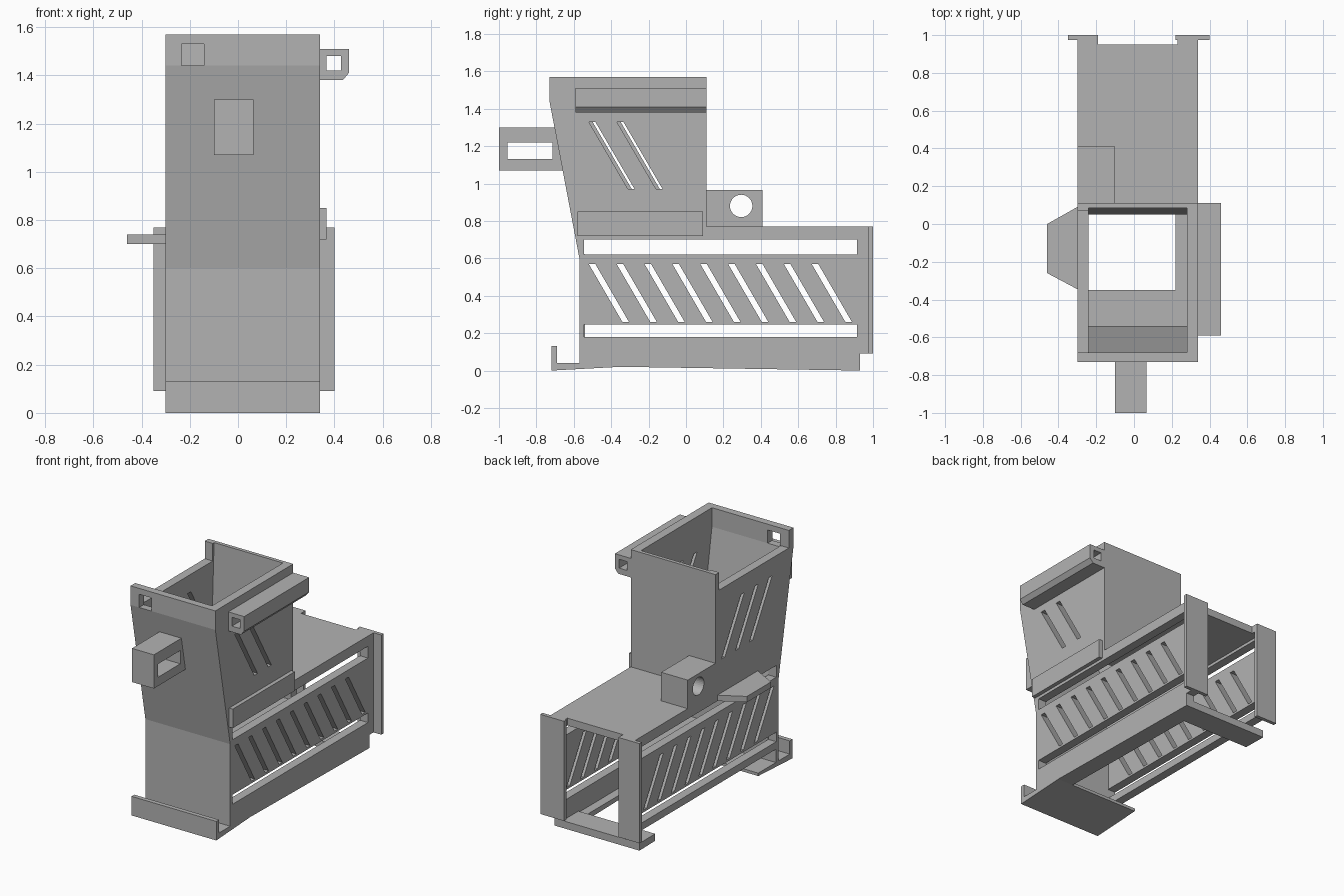
import bpy, bmesh, math
from mathutils import Vector

cube = bpy.data.objects.get("Cube")
if cube:
    bpy.data.objects.remove(cube, do_unlink=True)

grey = bpy.data.materials.new("plain grey")
grey.use_nodes = True
colour = (0.45, 0.45, 0.45, 1)
grey.diffuse_color = colour
grey.node_tree.nodes["Principled BSDF"].inputs["Base Color"].default_value = colour

LEFT, RIGHT = 0.34, -0.30      # outer faces of the side walls
WALL = 0.06


def prism(bm, axis, pts, a, b):
    """Extrude a 2D profile along an axis from a to b."""
    def place(p, d):
        if axis == "x":
            return Vector((d, p[0], p[1]))
        if axis == "y":
            return Vector((p[0], d, p[1]))
        return Vector((p[0], p[1], d))
    rings = [[bm.verts.new(place(p, d)) for p in pts] for d in (a, b)]
    bm.faces.new(rings[0])
    bm.faces.new(rings[1][::-1])
    for i in range(len(pts)):
        j = (i + 1) % len(pts)
        bm.faces.new((rings[0][i], rings[1][i], rings[1][j], rings[0][j]))


def rect(u0, u1, v0, v1):
    return [(u0, v0), (u1, v0), (u1, v1), (u0, v1)]


def make(name, axis, profiles, a, b):
    bm = bmesh.new()
    for pts in profiles:
        prism(bm, axis, pts, a, b)
    bmesh.ops.recalc_face_normals(bm, faces=bm.faces)
    mesh = bpy.data.meshes.new(name)
    bm.to_mesh(mesh)
    bm.free()
    mesh.materials.append(grey)
    obj = bpy.data.objects.new(name, mesh)
    bpy.context.scene.collection.objects.link(obj)
    return obj


def cut(obj, axis, profiles, a, b):
    """Cut profile-shaped holes through an object."""
    cutter = make("hole_cutter", axis, profiles, a, b)
    cutter.hide_render = True
    mod = obj.modifiers.new("holes", "BOOLEAN")
    mod.operation = "DIFFERENCE"
    mod.solver = "EXACT"
    mod.object = cutter
    bpy.context.view_layer.objects.active = obj
    bpy.ops.object.modifier_apply(modifier=mod.name)
    bpy.data.objects.remove(cutter, do_unlink=True)


def slat(y, z0, z1, width, lean):
    return [(y, z1), (y + width, z1), (y + width + lean, z0), (y + lean, z0)]


# Openings shared by both side walls of the tunnel
tunnel_slots = [rect(-0.545, 0.915, 0.62, 0.70), rect(-0.545, 0.915, 0.18, 0.245)]
tunnel_slots += [slat(-0.52 + 0.149 * i, 0.26, 0.57, 0.035, 0.18) for i in range(9)]


def hopper_slots(start, count):
    return [slat(start + 0.15 * i, 0.97, 1.33, 0.035, 0.21) for i in range(count)]


# Side walls: tunnel and hopper in one profile
left_wall = make("left_wall", "x", [[
    (-0.57, 0.01), (-0.35, 0.02), (0.93, 0), (0.93, 0.09), (0.98, 0.09),
    (0.98, 0.77), (0.11, 0.77), (0.11, 1.57), (-0.73, 1.57), (-0.73, 1.44),
    (-0.57, 0.60)]], LEFT - WALL, LEFT)
cut(left_wall, "x", tunnel_slots + hopper_slots(-0.52, 2), 0.2, 0.4)

right_wall = make("right_wall", "x", [[
    (-0.57, 0.13), (0.98, 0.13), (0.98, 0.77), (0.11, 0.77), (0.11, 1.57),
    (0.07, 1.57), (0.07, 1.45), (-0.68, 1.45), (-0.68, 1.57), (-0.73, 1.57),
    (-0.73, 1.44), (-0.57, 0.60)]], RIGHT, RIGHT + WALL)
cut(right_wall, "x", tunnel_slots + hopper_slots(-0.50, 3), -0.4, -0.2)

# Front wall with its square window
front_wall = make("front_wall", "x", [[
    (-0.57, 0.01), (-0.57, 0.60), (-0.73, 1.44), (-0.73, 1.57), (-0.68, 1.57),
    (-0.68, 1.44), (-0.54, 0.60), (-0.54, 0.01)]], RIGHT + WALL, LEFT - WALL)
cut(front_wall, "y", [rect(-0.235, -0.14, 1.44, 1.53)], -0.8, -0.6)
make("front_wall_foot", "x", [rect(-0.57, -0.54, 0.02, 0.13)], RIGHT, RIGHT + WALL)

# Hopper back wall and tunnel roof, notched at the rear
make("hopper_back_wall", "x", [[
    (0.05, 0.72), (0.11, 0.72), (0.11, 1.57), (0.085, 1.57)]],
    RIGHT + WALL, LEFT - WALL)
make("tunnel_roof", "z", [[
    (RIGHT + WALL, 0.11), (LEFT - WALL, 0.11), (LEFT - WALL, 0.98), (0.23, 0.98),
    (0.23, 0.95), (-0.19, 0.95), (-0.19, 0.98), (RIGHT + WALL, 0.98)]], 0.72, 0.77)

# Floor pieces: front tray with upturned lip, side strip, rear bar
make("front_tray", "x", [[
    (-0.72, 0.0), (-0.35, 0.02), (-0.35, 0.04), (-0.69, 0.04), (-0.69, 0.13),
    (-0.72, 0.13)]], RIGHT, LEFT)
make("floor_strip", "x", [[
    (-0.35, 0.02), (0.76, 0.003), (0.76, 0.04), (-0.35, 0.04)]], 0.22, LEFT - WALL)
make("rear_floor_bar", "x", [[
    (0.76, 0.003), (0.93, 0), (0.93, 0.05), (0.76, 0.05)]], RIGHT, LEFT - WALL)

# Rear flange strips
for name, x0, x1 in (("left_flange", 0.22, 0.40), ("right_flange", -0.35, -0.19)):
    make(name, "z", [rect(x0, x1, 0.975, 1.0)], 0.09, 0.77)

# Rail along the top left, with a square bore
rail = make("left_rail", "y", [[
    (LEFT, 1.38), (0.435, 1.38), (0.46, 1.41), (0.46, 1.51), (LEFT, 1.51)]],
    -0.59, 0.11)
cut(rail, "y", [rect(0.367, 0.428, 1.42, 1.48)], -0.7, 0.2)

# Left side plate and right side tab
make("left_plate", "x", [rect(-0.58, 0.09, 0.72, 0.85)], LEFT, 0.367)
make("right_tab", "z", [[
    (RIGHT, 0.09), (-0.46, 0.0), (-0.46, -0.26), (RIGHT, -0.345)]], 0.70, 0.74)

# Front handle with a slot
handle = make("front_handle", "x", [[
    (-1.0, 1.07), (-0.655, 1.07), (-0.70, 1.30), (-1.0, 1.30)]], -0.10, 0.065)
cut(handle, "x", [rect(-0.955, -0.715, 1.13, 1.22)], -0.2, 0.2)

# Roof block with a round hole
block = make("roof_block", "x", [rect(0.11, 0.41, 0.77, 0.965)], RIGHT, -0.10)
circle = [(0.295 + 0.06 * math.cos(math.tau * i / 32),
           0.88 + 0.06 * math.sin(math.tau * i / 32)) for i in range(32)]
cut(block, "x", [circle], -0.4, 0.0)
